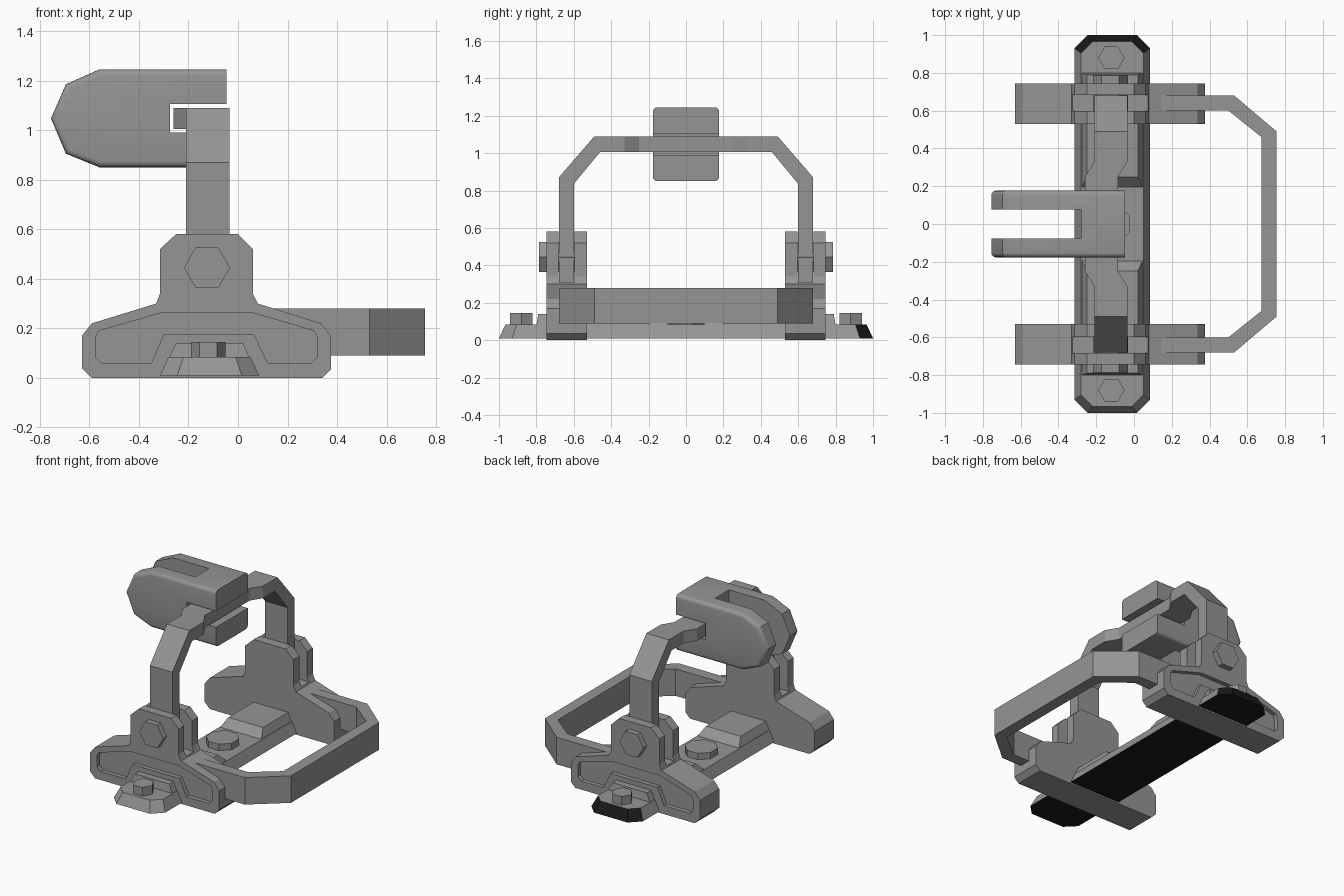
import bpy, bmesh, math
from mathutils import Vector

if "Cube" in bpy.data.objects:
    bpy.data.objects.remove(bpy.data.objects["Cube"])


def material(name, value):
    m = bpy.data.materials.new(name)
    m.diffuse_color = (value, value, value, 1)
    m.use_nodes = True
    m.node_tree.nodes["Principled BSDF"].inputs["Base Color"].default_value = m.diffuse_color
    return m


GREY = material("steel grey", 0.3)
DARK = material("underside black", 0.01)


def finish(bm, name):
    bmesh.ops.recalc_face_normals(bm, faces=bm.faces)
    me = bpy.data.meshes.new(name)
    bm.to_mesh(me)
    bm.free()
    me.materials.append(GREY)
    ob = bpy.data.objects.new(name, me)
    bpy.context.collection.objects.link(ob)
    return ob


def place(axis, a, b, t):
    return {"x": (t, a, b), "y": (a, t, b), "z": (a, b, t)}[axis]


def loft(name, rings):
    """Skin a list of equal-length rings and cap both ends."""
    bm = bmesh.new()
    vs = [[bm.verts.new(p) for p in r] for r in rings]
    n = len(rings[0])
    for r, s in zip(vs, vs[1:]):
        for i in range(n):
            bm.faces.new((r[i], r[(i + 1) % n], s[(i + 1) % n], s[i]))
    bm.faces.new(vs[0])
    bm.faces.new(vs[-1])
    return finish(bm, name)


def prism(name, pts, axis, t0, t1):
    return loft(name, [[place(axis, a, b, t) for a, b in pts] for t in (t0, t1)])


def ngon(cx, cy, r, n, turn=0.0):
    return [(cx + r * math.cos(turn + 2 * math.pi * i / n),
             cy + r * math.sin(turn + 2 * math.pi * i / n)) for i in range(n)]


def rect(a0, a1, b0, b1):
    return [(a0, b0), (a1, b0), (a1, b1), (a0, b1)]


def cut(ob, cutter):
    cutter.hide_render = True
    mod = ob.modifiers.new("cut", "BOOLEAN")
    mod.operation, mod.solver, mod.object = "DIFFERENCE", "EXACT", cutter
    bpy.context.view_layer.objects.active = ob
    bpy.ops.object.modifier_apply(modifier=mod.name)
    bpy.data.objects.remove(cutter)


# Side brackets with a recessed outer face, a slot for the hoop and a pivot bolt
BRACKET = [(-.63, .04), (-.59, 0), (.34, 0), (.375, .035), (.375, .17), (.335, .22),
           (.08, .3), (.06, .34), (.06, .52), (0, .58), (-.25, .58), (-.315, .52),
           (-.315, .34), (-.33, .3), (-.59, .22), (-.63, .17)]
RECESS = [(-.575, .085), (-.55, .06), (-.35, .06), (-.3, .175), (.065, .175), (.12, .06),
          (.295, .06), (.32, .085), (.32, .165), (.305, .19), (.06, .262), (-.31, .262),
          (-.56, .19), (-.575, .165)]
for side, s in (("front", -1), ("back", 1)):
    br = prism(side + "_bracket", BRACKET, "y", s * .53, s * .745)
    cut(br, prism("recess_cutter", RECESS, "y", s * .715, s * .8))
    cut(br, prism("slot_cutter", rect(-.5, .5, .31, .7), "y", s * .597, s * .683))
    prism(side + "_pivot_bolt", ngon(-.125, .445, .093, 6), "y", s * .59, s * .785)


# Base rail: bevelled octagonal plate with raised blocks and bolts
def plate(x0, x1, y, c, z):
    return [(x0, -y + c, z), (x0 + c, -y, z), (x1 - c, -y, z), (x1, -y + c, z),
            (x1, y - c, z), (x1 - c, y, z), (x0 + c, y, z), (x0, y - c, z)]


rail = loft("base_rail", [plate(-.315, .085, 1, .07, .01),
                          plate(-.28, .05, .965, .06, .085)])
rail.data.materials.append(DARK)
for p in rail.data.polygons:
    if p.normal.z < -.5 or (p.normal.y > .3 and p.center.y > .9):
        p.material_index = 1

for side, s in (("front", -1), ("back", 1)):
    loft(side + "_rail_block",
         [[(x, s * y, z) for x, y in rect(x0, x1, y0, y1)]
          for x0, x1, y0, y1, z in ((-.278, .047, .19, .8, .08), (-.25, .02, .25, .79, .14))])
    prism(side + "_rail_bolt", ngon(-.12, s * .88, .07, 6), "z", .08, .145)
prism("centre_knob", ngon(-.12, 0, .108, 8, math.pi / 8), "z", .08, .13)

# Upright hoop: outer and inner outline pairs (y, z), stepped back in the middle
half = [((.68, .25), (.6, .25), 0), ((.68, .87), (.6, .835), 0),
        ((.49, 1.09), (.46, 1.005), 0), ((.33, 1.09), (.33, 1.005), 0),
        ((.25, 1.09), (.25, 1.005), -.05)]
path = half + [((-o[0], o[1]), (-i[0], i[1]), d) for o, i, d in reversed(half)]
loft("upright_hoop", [[(-.21 + d, *o), (-.035 + d, *o), (-.035 + d, *i), (-.21 + d, *i)]
                      for o, i, d in path])

# Low loop bar: outer and inner outline pairs (x, y)
half = [((-.04, .68), (-.04, .6)), ((.53, .68), (.5, .6)), ((.755, .49), (.675, .46))]
path = half + [((o[0], -o[1]), (i[0], -i[1])) for o, i in reversed(half)]
loft("loop_bar", [[(*o, .09), (*o, .28), (*i, .28), (*i, .09)] for o, i in path])

# Forked head with rounded outer rims, a fork slot and a notch over the hoop
HEAD = [(-.755, 1.047), (-.695, 1.185), (-.56, 1.245), (-.047, 1.245),
        (-.047, .85), (-.56, .85), (-.695, .905)]
head = prism("forked_head", HEAD, "y", -.177, .177)
bm = bmesh.new()
bm.from_mesh(head.data)
rims = [e for e in bm.edges
        if abs(e.verts[0].co.y - e.verts[1].co.y) < .01
        and min(v.co.x for v in e.verts) < -.1]
bmesh.ops.bevel(bm, geom=rims, offset=.025, segments=4, profile=.5, affect="EDGES")
bm.to_mesh(head.data)
bm.free()
cut(head, prism("fork_cutter", rect(-1, -.28, .7, 1.4), "y", -.077, .077))
cut(head, prism("notch_cutter", rect(-.275, .1, .99, 1.105), "y", -.3, .3))
bpy.ops.object.select_all(action="DESELECT")
head.select_set(True)
bpy.context.view_layer.objects.active = head
bpy.ops.object.shade_smooth_by_angle(angle=math.radians(28))
